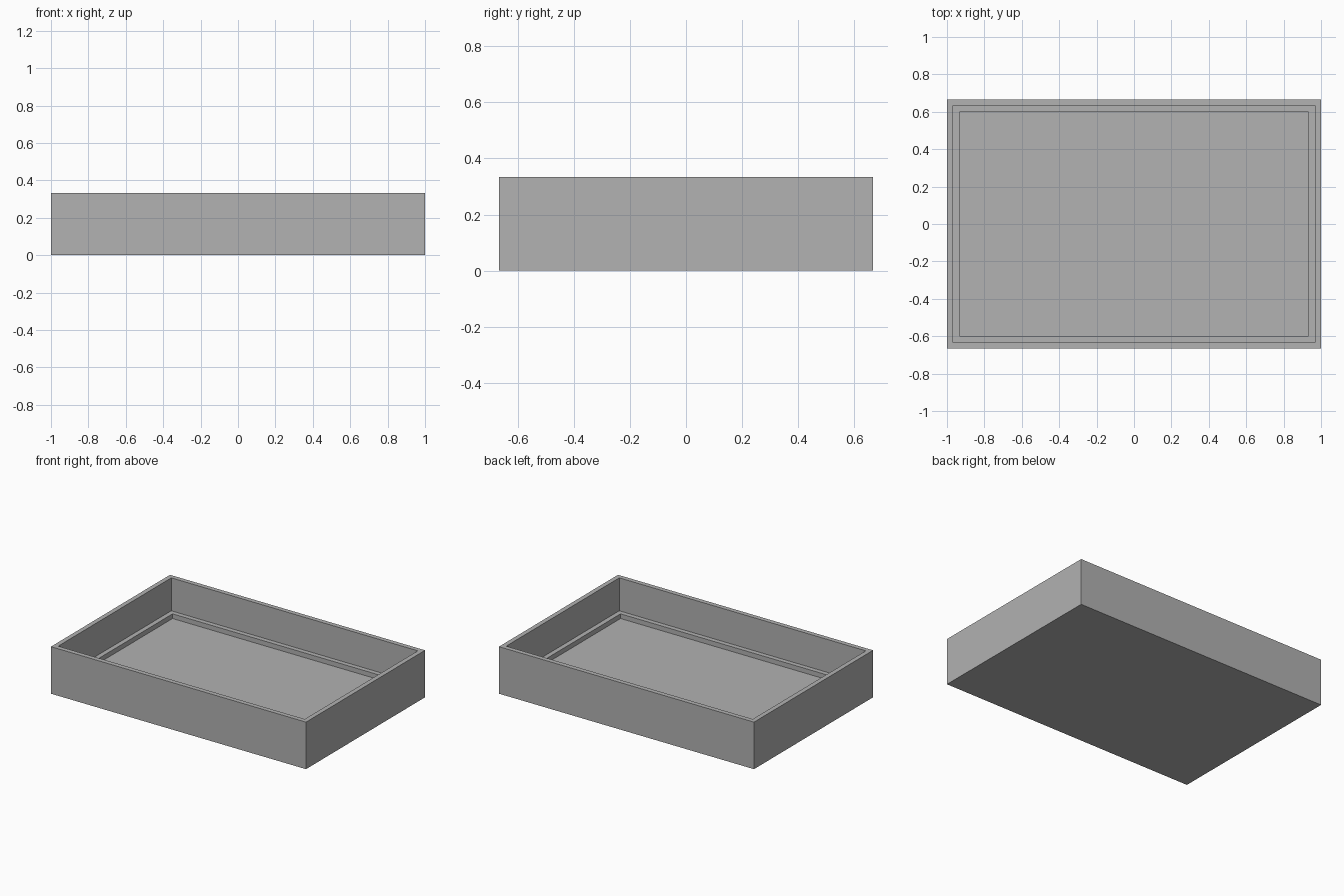
import bpy
import bmesh
from mathutils import Matrix, Vector

cube = bpy.data.objects.get("Cube")
if cube:
    bpy.data.objects.remove(cube, do_unlink=True)

UNIT = 1 / 30  # wall thickness; every size is a multiple of it
LENGTH, WIDTH, HEIGHT = 60 * UNIT, 40 * UNIT, 10 * UNIT

# Plain grey material
grey = bpy.data.materials.new("plain_grey")
grey.use_nodes = True
colour = (0.445, 0.445, 0.445, 1)
grey.diffuse_color = colour
grey.node_tree.nodes["Principled BSDF"].inputs["Base Color"].default_value = colour


def sink(bm, face, margin, depth):
    """Inset a face by margin, then push it straight down; return the new floor."""
    bmesh.ops.inset_individual(bm, faces=[face], thickness=margin, use_even_offset=True)
    floor = bmesh.ops.extrude_discrete_faces(bm, faces=[face])["faces"][0]
    bmesh.ops.translate(bm, verts=floor.verts, vec=Vector((0, 0, -depth)))
    return floor


# Solid outer block
bm = bmesh.new()
bmesh.ops.create_cube(bm, size=1, matrix=Matrix.Translation((0, 0, HEIGHT / 2))
                      @ Matrix.Diagonal((LENGTH, WIDTH, HEIGHT, 1)))
bm.normal_update()
top = max(bm.faces, key=lambda f: f.calc_center_median().z)

# Main cavity inside the walls, then the recessed floor inside the ledge
ledge = sink(bm, top, UNIT, 7 * UNIT)
bm.normal_update()
sink(bm, ledge, UNIT, UNIT)
bmesh.ops.recalc_face_normals(bm, faces=bm.faces)

mesh = bpy.data.meshes.new("open_tray")
bm.to_mesh(mesh)
bm.free()
mesh.materials.append(grey)
bpy.context.collection.objects.link(bpy.data.objects.new("open_tray", mesh))
